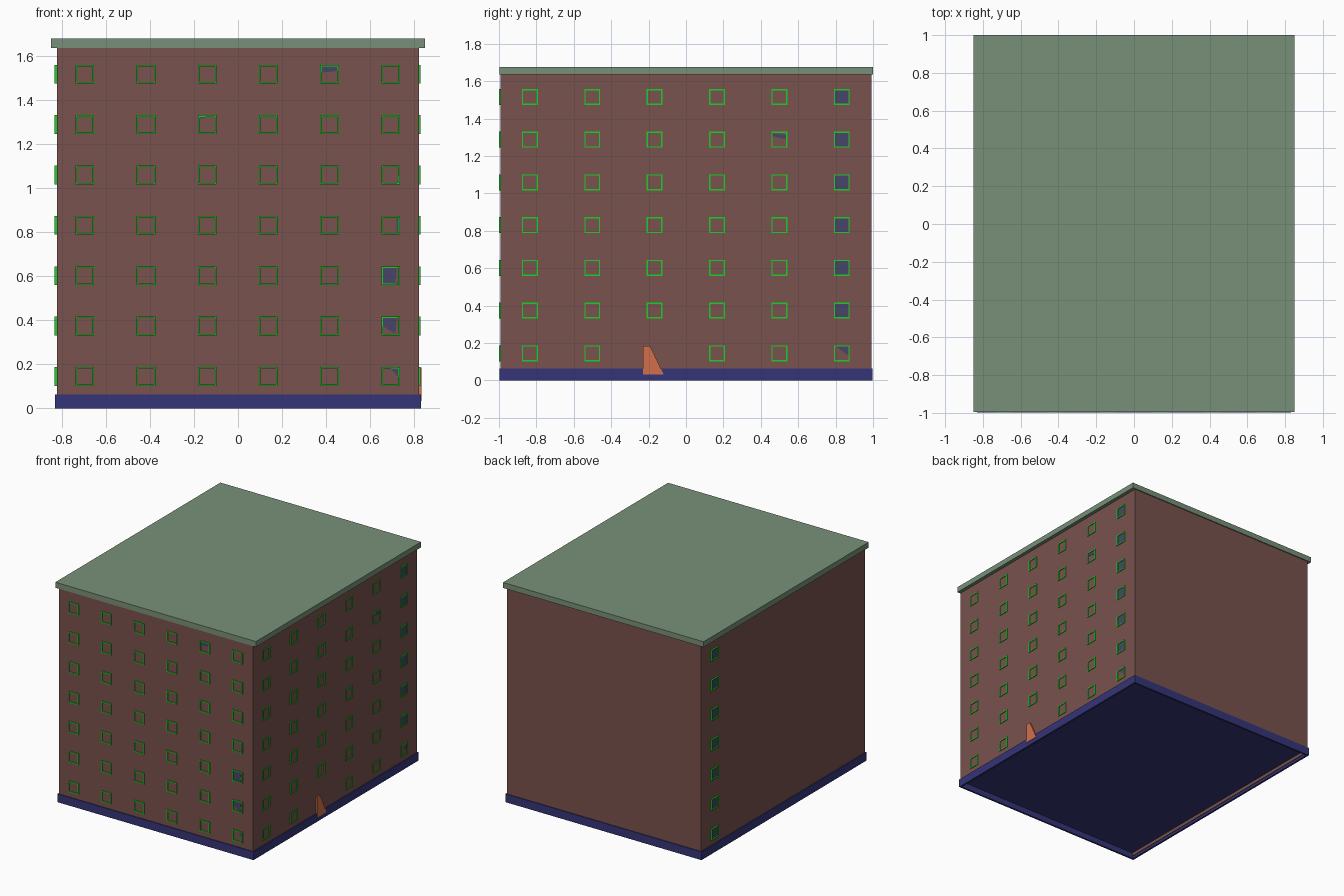
import bpy, bmesh
from mathutils import Matrix

if "Cube" in bpy.data.objects:
    bpy.data.objects.remove(bpy.data.objects["Cube"])

def mat(name, col):
    m = bpy.data.materials.new(name)
    m.diffuse_color = (*col, 1)
    m.use_nodes = True
    m.node_tree.nodes["Principled BSDF"].inputs["Base Color"].default_value = m.diffuse_color
    return m

BRICK = mat("brick", (0.19, 0.085, 0.075))
ROOF = mat("roof_green", (0.19, 0.28, 0.19))
BLUE = mat("base_blue", (0.035, 0.035, 0.19))
GREEN = mat("frame_green", (0.01, 0.65, 0.02))
GLASS = mat("glass", (0.065, 0.06, 0.14))
ORANGE = mat("door_orange", (0.65, 0.16, 0.07))

def finish(name, bm, m):
    bmesh.ops.recalc_face_normals(bm, faces=bm.faces)
    me = bpy.data.meshes.new(name)
    bm.to_mesh(me)
    bm.free()
    me.materials.append(m)
    ob = bpy.data.objects.new(name, me)
    bpy.context.collection.objects.link(ob)
    return ob

def add_box(bm, lo, hi):
    vs = bmesh.ops.create_cube(bm, size=1)["verts"]
    for v in vs:
        v.co = [(a + b) / 2 + c * (b - a) for a, b, c in zip(lo, hi, v.co)]
    return vs

def box(name, lo, hi, m):
    bm = bmesh.new()
    add_box(bm, lo, hi)
    return finish(name, bm, m)

def prism(bm, pts, d0, d1, place):
    # Outline in (across, up), extruded outwards from d0 to d1
    rings = [[bm.verts.new(place(u, w, d)) for u, w in pts] for d in (d0, d1)]
    n = len(pts)
    bm.faces.new(rings[0])
    bm.faces.new(rings[1])
    for i in range(n):
        j = (i + 1) % n
        bm.faces.new((rings[0][i], rings[0][j], rings[1][j], rings[1][i]))

# Walls and flat roof
box("walls", (-0.822, -0.992, 0.05), (0.822, 0.992, 1.64), BRICK)
box("roof_slab", (-0.849, -0.996, 1.635), (0.849, 1.0, 1.677), ROOF)

# Plinth: open underneath, with the left wall's foot showing inside
bm = bmesh.new()
add_box(bm, (-0.83, -0.998, 0.045), (0.83, 0.998, 0.063))
for s in (-1, 1):
    add_box(bm, (min(s * 0.83, s * 0.815), -0.998, 0), (max(s * 0.83, s * 0.815), 0.998, 0.05))
    add_box(bm, (-0.815, min(s * 0.998, s * 0.983), 0), (0.815, max(s * 0.998, s * 0.983), 0.05))
finish("plinth", bm, BLUE)
box("left_wall_foot", (-0.815, -0.98, 0.02), (-0.81, 0.98, 0.046), BRICK)

# Facade placement: across, up, depth -> world
front = lambda u, w, d: (u, -0.992 - d, w)
right = lambda u, w, d: (0.822 + d, u, w)
left = lambda u, w, d: (-0.822 - d, u, w)

ROWS = [0.145 + 0.2285 * i for i in range(7)]
H, T = 0.0425, 0.007

def frame(bm, u, w, place, d):
    for s in (-1, 1):
        a, b = sorted((s * H, s * (H - T)))
        prism(bm, [(u - H, w + a), (u + H, w + a), (u + H, w + b), (u - H, w + b)], -0.01, d, place)
        k = H - T
        prism(bm, [(u + a, w - k), (u + b, w - k), (u + b, w + k), (u + a, w + k)], -0.01, d, place)

def windows(name, cols, place, d, skip=()):
    bm = bmesh.new()
    for i, u in enumerate(cols):
        for j, w in enumerate(ROWS):
            if (i, j) not in skip:
                frame(bm, u, w, place, d)
    finish(name, bm, GREEN)

FX = [-0.695 + 0.2775 * i for i in range(6)]
SY = [-0.835 + 0.3335 * i for i in range(6)]
windows("front_window_frames", FX, front, 0.007)
windows("right_window_frames", SY, right, 0.006, {(2, 0)})
windows("left_window_frames", SY[5:], left, 0.011)

# Panes; some only partly emerge from the wall (outline in window half-widths)
k = H - T
FULL = [(-1, -1), (1, -1), (1, 1), (-1, 1)]

def panes(name, place, items):
    bm = bmesh.new()
    for u, w, pts in items:
        prism(bm, [(u + a * k, w + b * k) for a, b in pts], -0.005, 0.0015, place)
    finish(name, bm, GLASS)

panes("front_panes", front, [
    (FX[5], ROWS[0], [(0, 1), (1, -0.1), (1, 1)]),
    (FX[5], ROWS[1], [(-1, 0), (0.6, -1), (0.8, 1), (-1, 1)]),
    (FX[5], ROWS[2], [(-1, -1), (0.6, -1), (0.8, 1), (-1, 1)]),
    (FX[5], ROWS[3], [(0.75, -0.8), (1, -0.8), (1, 0.9), (0.75, 0.9)]),
    (FX[5], ROWS[4], [(0.8, -1), (1, -1), (1, 0)]),
    (FX[4], ROWS[6], [(-1, 0.2), (1, 0.4), (1, 1), (-1, 1)]),
    (FX[2], ROWS[5], [(-1, 0.8), (-0.3, 0.8), (-0.3, 1), (-1, 1)])])
panes("right_panes", right,
      [(SY[5], w, FULL) for w in ROWS[1:]] +
      [(SY[5], ROWS[0], [(-0.8, 1), (1, -0.3), (1, 1)]),
       (SY[4], ROWS[5], [(-1, 0.5), (1, 0.1), (1, 0.7), (-1, 1)])])
panes("left_panes", left, [(SY[5], w, FULL) for w in ROWS])

# Skewed door, partly sunk in the right wall
bm = bmesh.new()
prism(bm, [(-0.23, 0.033), (-0.12, 0.033), (-0.192, 0.185), (-0.23, 0.185)], -0.03, 0.011, right)
finish("door", bm, ORANGE)
